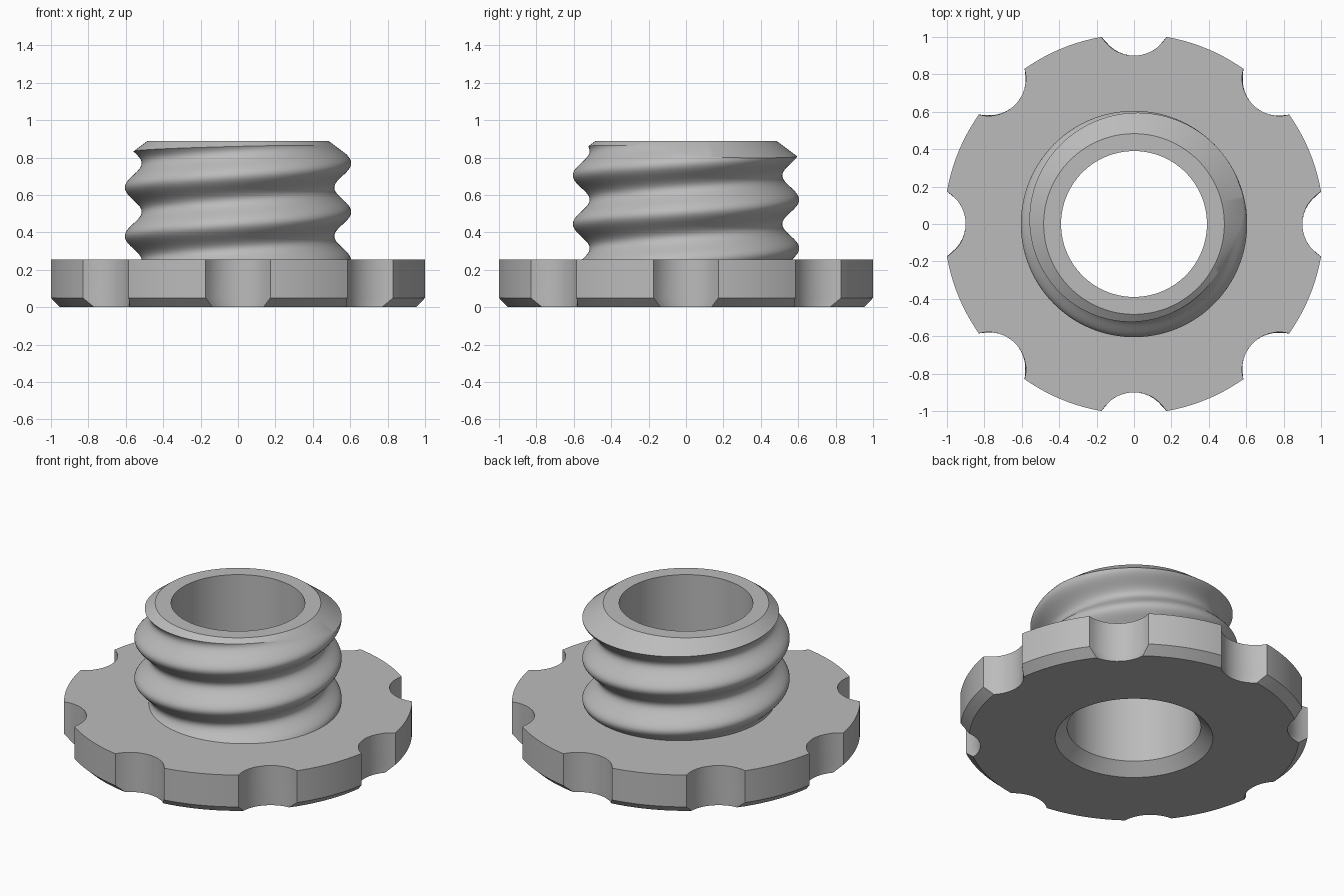
import bpy
import math

TAU = math.tau
NOTCHES, ARC, RIM = 8, 12, 12            # notch count, steps per notch and per rim arc
COUNT = NOTCHES * (ARC + RIM)
RIM_R, NOTCH_R, NOTCH_D = 1.015, 0.2, 1.1  # rim radius, notch radius, notch centre distance
FLANGE_Z, TOP_Z, BORE_R = 0.255, 0.89, 0.39
PITCH = 0.26

cube = bpy.data.objects.get("Cube")
if cube:
    bpy.data.objects.remove(cube)

grey = bpy.data.materials.new("plain grey")
grey.use_nodes = True
colour = (0.5, 0.5, 0.5, 1)
grey.diffuse_color = colour
grey.node_tree.nodes["Principled BSDF"].inputs["Base Color"].default_value = colour


def notch_half_angle(radius):
    return math.acos((radius ** 2 + NOTCH_D ** 2 - NOTCH_R ** 2) / (2 * radius * NOTCH_D))


# Circle angles start where the first notch starts
ANGLES = [TAU * i / COUNT - notch_half_angle(RIM_R) for i in range(COUNT)]


def circle(radius, z):
    return [(radius * math.cos(a), radius * math.sin(a), z) for a in ANGLES]


def scalloped(radius, z):
    """Round outline with circular finger notches."""
    half = notch_half_angle(radius)
    sweep = math.asin(radius * math.sin(half) / NOTCH_R)
    points = []
    for k in range(NOTCHES):
        turn = TAU * k / NOTCHES
        polar = []
        for i in range(ARC):
            t = sweep * (2 * i / ARC - 1)
            x, y = NOTCH_D - NOTCH_R * math.cos(t), NOTCH_R * math.sin(t)
            polar.append((math.hypot(x, y), math.atan2(y, x)))
        for i in range(RIM):
            polar.append((radius, half + (TAU / NOTCHES - 2 * half) * i / RIM))
        points += [(r * math.cos(turn + a), r * math.sin(turn + a), z) for r, a in polar]
    return points


def thread_radius(angle, z):
    return 0.56 + 0.045 * math.cos(TAU * (z - 0.51) / PITCH - angle)


def thread_end(angle):
    """Height where the thread meets the conical lead-in at the top."""
    low, high = 0.7, TOP_Z
    for _ in range(30):
        z = (low + high) / 2
        if thread_radius(angle, z) < 0.483 + (TOP_Z - z) / 0.75:
            low = z
        else:
            high = z
    return low


def thread_ring(fraction):
    ring = []
    for a in ANGLES:
        z = FLANGE_Z + (thread_end(a) - FLANGE_Z) * fraction
        r = thread_radius(a, z)
        ring.append((r * math.cos(a), r * math.sin(a), z))
    return ring


def loft(name, rings):
    verts = [p for ring in rings for p in ring]
    faces = []
    for j in range(len(rings) - 1):
        for i in range(COUNT):
            n = (i + 1) % COUNT
            faces.append((j * COUNT + i, j * COUNT + n, (j + 1) * COUNT + n, (j + 1) * COUNT + i))
    mesh = bpy.data.meshes.new(name)
    mesh.from_pydata(verts, [], faces)
    mesh.materials.append(grey)
    obj = bpy.data.objects.new(name, mesh)
    bpy.context.collection.objects.link(obj)
    bpy.ops.object.select_all(action="DESELECT")
    obj.select_set(True)
    bpy.context.view_layer.objects.active = obj
    bpy.ops.object.shade_smooth_by_angle(angle=math.radians(25))
    return obj


# Scalloped grip flange with bevelled underside and countersunk bore
loft("grip_flange", [
    circle(BORE_R, FLANGE_Z),
    circle(BORE_R, 0.07),
    circle(0.46, 0),
    scalloped(0.962, 0),
    scalloped(RIM_R, 0.05),
    scalloped(RIM_R, FLANGE_Z),
    thread_ring(0),
])

# Threaded neck with conical lead-in, flat lip and open bore
ROWS = 64
loft("threaded_neck", [thread_ring(i / ROWS) for i in range(ROWS + 1)] + [
    circle(0.483, TOP_Z),
    circle(BORE_R, TOP_Z),
    circle(BORE_R, FLANGE_Z),
])
